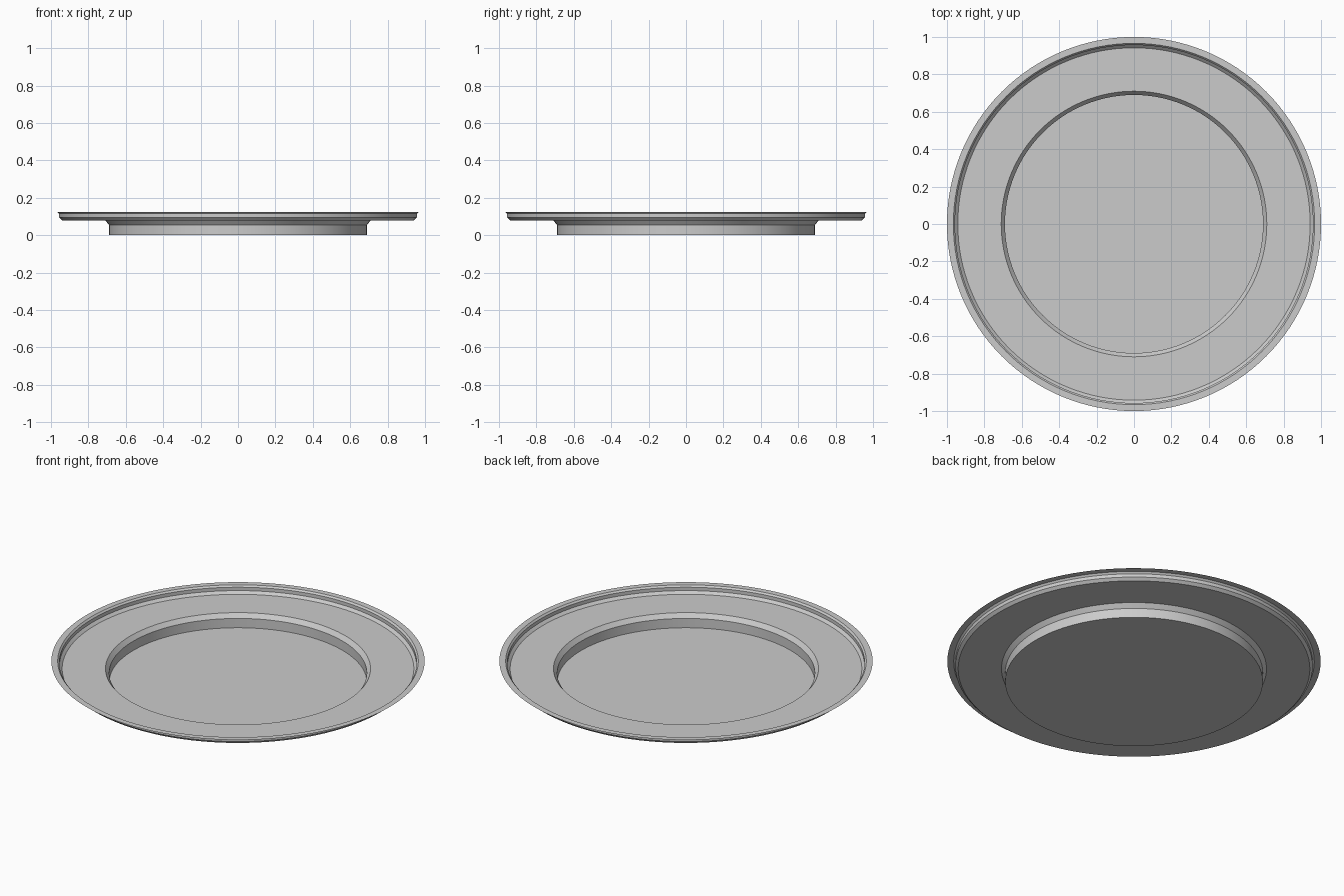
import bpy
import bmesh
import math
from mathutils import Vector, Matrix

cube = bpy.data.objects.get("Cube")
if cube:
    bpy.data.objects.remove(cube, do_unlink=True)

SEGMENTS = 128

# Plain grey used for the whole dish
grey = bpy.data.materials.new("light_grey")
grey.use_nodes = True
colour = (0.6, 0.6, 0.6, 1.0)
grey.diffuse_color = colour
grey.node_tree.nodes["Principled BSDF"].inputs["Base Color"].default_value = colour

# Thin-sheet profile (radius, height): floor, well wall, flare, shelf, stepped lip, rim
profile = [
    (0, 0), (0.69, 0), (0.69, 0.055), (0.71, 0.08), (0.942, 0.08),
    (0.957, 0.095), (0.957, 0.115), (0.966, 0.125), (1.0, 0.125),
]


def lathe(name, points, material):
    """Turn a profile around the z axis into a single open surface."""
    bm = bmesh.new()
    verts = [bm.verts.new((r, 0, z)) for r, z in points]
    edges = [bm.edges.new(pair) for pair in zip(verts, verts[1:])]
    bmesh.ops.spin(bm, geom=verts + edges, cent=(0, 0, 0), axis=(0, 0, 1),
                   angle=math.tau, steps=SEGMENTS, use_duplicate=False)
    bmesh.ops.remove_doubles(bm, verts=bm.verts, dist=0.0001)
    bmesh.ops.recalc_face_normals(bm, faces=bm.faces)
    bm.normal_update()
    # The floor of the dish faces up
    floor = min(bm.faces, key=lambda f: f.calc_center_median().z)
    if floor.normal.z < 0:
        bmesh.ops.reverse_faces(bm, faces=bm.faces)
    mesh = bpy.data.meshes.new(name)
    bm.to_mesh(mesh)
    bm.free()
    mesh.materials.append(material)
    obj = bpy.data.objects.new(name, mesh)
    bpy.context.collection.objects.link(obj)
    return obj


plate = lathe("plate", profile, grey)

# Smooth around the turn, crisp at the profile corners
bpy.ops.object.select_all(action="DESELECT")
plate.select_set(True)
bpy.context.view_layer.objects.active = plate
bpy.ops.object.shade_smooth_by_angle(angle=math.radians(25))
